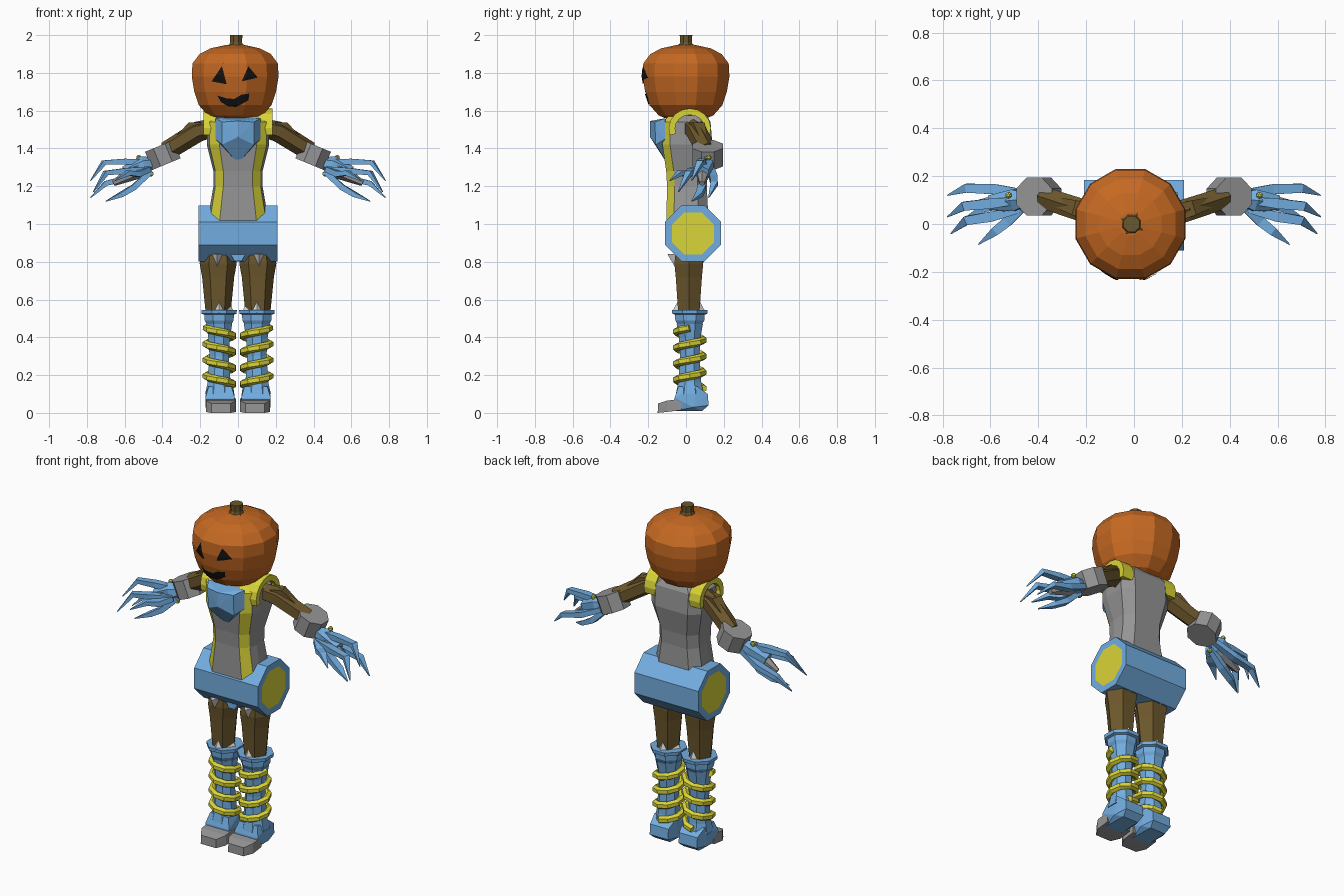
import bpy, bmesh, math
from mathutils import Vector
from mathutils.bvhtree import BVHTree

if "Cube" in bpy.data.objects:
    bpy.data.objects.remove(bpy.data.objects["Cube"])


def material(name, rgb):
    m = bpy.data.materials.new(name)
    m.diffuse_color = (*rgb, 1)
    m.use_nodes = True
    m.node_tree.nodes["Principled BSDF"].inputs["Base Color"].default_value = m.diffuse_color
    return m


ORANGE = material("pumpkin orange", (0.56, 0.14, 0.016))
BLUE = material("sky blue", (0.17, 0.42, 0.75))
BROWN = material("wood brown", (0.15, 0.095, 0.025))
GREY = material("mid grey", (0.30, 0.30, 0.30))
YELLOW = material("yellow", (0.70, 0.66, 0.04))
WHITE = material("pale grey", (0.72, 0.72, 0.72))
BLACK = material("black", (0.006, 0.006, 0.006))


def finish(name, bm, mats, mirror=False):
    bmesh.ops.recalc_face_normals(bm, faces=bm.faces)
    me = bpy.data.meshes.new(name)
    bm.to_mesh(me)
    bm.free()
    ob = bpy.data.objects.new(name, me)
    bpy.context.collection.objects.link(ob)
    for m in mats:
        me.materials.append(m)
    if mirror:
        mod = ob.modifiers.new("Mirror", 'MIRROR')
        mod.use_mirror_merge = False
    return ob


def tube(name, pts, radii, sides, mat, mirror=False, up=(0, 0, 1), turn=None):
    """Skin a path with polygon rings; a radius may be (side, up)."""
    bm = bmesh.new()
    pts = [Vector(p) for p in pts]
    turn = math.pi / sides if turn is None else turn
    rings = []
    for i, p in enumerate(pts):
        t = (pts[min(i + 1, len(pts) - 1)] - pts[max(i - 1, 0)]).normalized()
        s = t.cross(Vector(up)).normalized()
        u = s.cross(t)
        r = radii[i] if isinstance(radii, list) else radii
        ra, rb = r if isinstance(r, tuple) else (r, r)
        ring = []
        for k in range(sides):
            a = turn + 2 * math.pi * k / sides
            ring.append(bm.verts.new(p + s * ra * math.cos(a) + u * rb * math.sin(a)))
        rings.append(ring)
    for a, b in zip(rings, rings[1:]):
        for k in range(sides):
            j = (k + 1) % sides
            bm.faces.new((a[k], a[j], b[j], b[k]))
    bm.faces.new(rings[0])
    bm.faces.new(rings[-1])
    return finish(name, bm, [mat], mirror)


def column(name, x, y, levels, sides, mat, mirror=False, turn=None):
    """Upright tube from (z, radius) levels."""
    return tube(name, [(x, y, z) for z, r in levels], [r for z, r in levels],
                sides, mat, mirror, (0, 1, 0), turn)


def hull(name, pts, mat, mirror=False):
    bm = bmesh.new()
    for p in pts:
        bm.verts.new(p)
    bmesh.ops.convex_hull(bm, input=bm.verts)
    return finish(name, bm, [mat], mirror)


# pumpkin head and stem
head = column("pumpkin_head", -0.015, 0, [
    (1.55, 0.09), (1.575, 0.15), (1.63, 0.20), (1.70, 0.224), (1.78, 0.238),
    (1.85, 0.234), (1.90, 0.195), (1.93, 0.135), (1.948, 0.05)], 12, ORANGE)
column("stem_base", -0.01, 0, [(1.925, 0.105), (1.952, 0.04)], 4, BROWN, turn=0.5)
column("stem", -0.01, 0, [(1.94, 0.045), (1.96, 0.034), (2.0, 0.036)], 8, BROWN)

# carved face, laid onto the head surface as thin plates
tree = BVHTree.FromPolygons([v.co for v in head.data.vertices],
                            [tuple(p.vertices) for p in head.data.polygons])
FACE = {
    "left_eye": [(-.14, 1.755), (-.06, 1.74), (-.085, 1.835)],
    "right_eye": [(.02, 1.755), (.105, 1.775), (.055, 1.835)],
    "mouth": [(-.11, 1.68), (-.06, 1.665), (-.02, 1.662), (.02, 1.685), (.06, 1.69),
              (.055, 1.655), (.02, 1.635), (-.01, 1.62), (-.05, 1.622), (-.09, 1.645)],
}
for name, outline in FACE.items():
    bm = bmesh.new()
    bm.faces.new([bm.verts.new((x, -1, z)) for x, z in outline])
    bmesh.ops.triangulate(bm, faces=bm.faces[:])
    bmesh.ops.subdivide_edges(bm, edges=bm.edges[:], cuts=4, use_grid_fill=True)
    for v in bm.verts:
        hit = tree.ray_cast(v.co, Vector((0, 1, 0)))[0]
        v.co.y = (hit.y if hit else -0.2) - 0.005
    finish(name, bm, [BLACK])

# torso: chamfered sections, front chamfers are the yellow straps
bm = bmesh.new()
rings = []
for z, h, f, b in [(1.0, .165, -.105, .12), (1.2, .13, -.10, .11), (1.28, .13, -.105, .115),
                   (1.42, .165, -.125, .14), (1.54, .165, -.125, .13), (1.59, .11, -.07, .10)]:
    half = [(.6 * h, f), (.92 * h, f + .04), (h, f + .09), (h, b - .05), (.65 * h, b)]
    ring = half + [(-x, y) for x, y in reversed(half)]
    rings.append([bm.verts.new((x, y, z)) for x, y in ring])
for a, b in zip(rings, rings[1:]):
    for k in range(10):
        j = (k + 1) % 10
        f = bm.faces.new((a[k], a[j], b[j], b[k]))
        f.material_index = 1 if k in (0, 8) else 0
bm.faces.new(rings[0])
bm.faces.new(rings[-1])
finish("torso", bm, [GREY, YELLOW])

# chest plate
side = [(.12, -.11, 1.56), (.085, -.165, 1.54), (.085, -.16, 1.42), (.12, -.11, 1.45)]
hull("chest_plate", side + [(-x, y, z) for x, y, z in side] +
     [(0, -.19, 1.545), (0, -.19, 1.46), (0, -.10, 1.32)], BLUE)

# shoulder hoops
arc = [math.radians(a) for a in range(-20, 201, 22)]
tube("shoulder_hoop", [(.147, .02 + .095 * math.cos(a), 1.505 + .09 * math.sin(a)) for a in arc],
     (.024, .052), 4, YELLOW, True, up=(1, 0, 0))

# hip drum: octagon along x with inset yellow end caps
hip = tube("hip_drum", [(-.21, .037, .95), (.21, .037, .95)], .16, 8, BLUE)
bm = bmesh.new()
bm.from_mesh(hip.data)
ends = [f for f in bm.faces if abs(f.normal.x) > .9]
bmesh.ops.inset_individual(bm, faces=ends, thickness=.04)
for f in ends:
    f.material_index = 1
bm.to_mesh(hip.data)
bm.free()
hip.data.materials.append(YELLOW)
hull("crotch", [(s * x, y, z) for s in (-1, 1) for x, z in ((.05, .86), (.02, .805))
                for y in (-.06, .10)], BLUE)

# arms: wooden upper arm with a raised plank, grey elbow drum
tube("upper_arm", [(.13, .03, 1.51), (.21, .055, 1.49), (.38, .11, 1.385)],
     [.05, .055, .052], 6, BROWN, True)
tube("arm_plank", [(.19, .05, 1.515), (.24, .065, 1.515), (.32, .09, 1.445)],
     [(.05, .03), (.045, .035), (.03, .025)], 4, BROWN, True)
axis = Vector((.38, 0, .92)) * .052
elbow = Vector((.398, .115, 1.365))
tube("elbow_drum", [elbow - axis, elbow + axis], .087, 8, GREY, True, up=(0, 1, 0))

# hands: grey core, blue shell and five bent claws
tube("forearm_core", [(.43, .11, 1.34), (.54, .09, 1.28), (.66, .085, 1.215)],
     [.03, .045, .015], 6, GREY, True)
tube("hand_shell", [(.45, .105, 1.325), (.50, .10, 1.31), (.60, .09, 1.27)],
     [.03, .052, .035], 6, BLUE, True)
CLAWS = {
    "top_claw": [(.47, .10, 1.33), (.60, .085, 1.33), (.71, .075, 1.325), (.78, .03, 1.23)],
    "back_claw": [(.46, .13, 1.30), (.58, .145, 1.245), (.70, .15, 1.215), (.78, .12, 1.14)],
    "front_claw": [(.48, .06, 1.29), (.60, .03, 1.28), (.70, .015, 1.27), (.765, -.04, 1.17)],
    "thumb_claw": [(.47, .06, 1.29), (.53, .01, 1.265), (.58, -.03, 1.27), (.65, -.085, 1.23)],
    "low_claw": [(.46, .09, 1.28), (.55, .085, 1.195), (.62, .07, 1.155), (.70, .03, 1.12)],
}
for name, path in CLAWS.items():
    tube(name, path, [.02, (.03, .022), (.026, .018), .003], 4, BLUE, True)
for i, (x, y, z) in enumerate([(.525, .12, 1.352), (.495, .035, 1.275), (.46, .09, 1.265)]):
    column(f"hand_bolt_{i}", x, y, [(z - .013, .006), (z - .006, .014), (z + .006, .014),
                                   (z + .013, .006)], 6, YELLOW, True)

# thighs with pale inner wedges showing through
column("thigh", .105, .015, [(.53, (.066, .065)), (.72, (.085, .08)), (.79, (.098, .088)),
                             (.86, (.085, .08))], 6, BROWN, True, turn=0)
column("thigh_wedge", .11, .01, [(.66, .002), (.84, (.07, .108))], 4, WHITE, True, turn=0)
column("knee_wedge", .10, .015, [(.53, (.08, .09)), (.70, .002)], 4, WHITE, True, turn=0)

# boots
column("boot_collar", .10, .02, [(.45, .06), (.49, .083), (.52, .085), (.525, .10), (.545, .102),
                                 (.545, .08)], 8, BLUE, True)
column("boot_shaft", .10, .02, [(.10, .08), (.16, .066), (.30, .055), (.40, .062), (.47, .075)],
       8, BLUE, True)
N, TURNS = 9, 3.8
steps = int(N * TURNS)
helix = []
for i in range(steps + 1):
    a = -2 * math.pi * i / N
    helix.append((.097 + .072 * math.cos(a), .02 + .072 * math.sin(a), .45 - .085 * i / N))
tube("boot_coil", helix, .021, 6, YELLOW, True)

# feet: blue heel block and grey toe cap
hull("heel", [(.095 + s * w, y, z) for s in (-1, 1) for w, y, z in
              [(.05, .085, .01), (.055, -.06, .01), (.078, .04, .03), (.078, -.06, .08),
               (.06, .12, .04), (.06, .115, .10), (.07, .06, .14), (.06, -.04, .14)]], BLUE, True)
hull("toe_cap", [(.09 + s * w, y, z) for s in (-1, 1) for w, y, z in
                 [(.08, -.02, .015), (.08, -.02, .075), (.08, -.10, .005), (.08, -.10, .065),
                  (.05, -.15, 0), (.05, -.148, .05)]], GREY, True)
